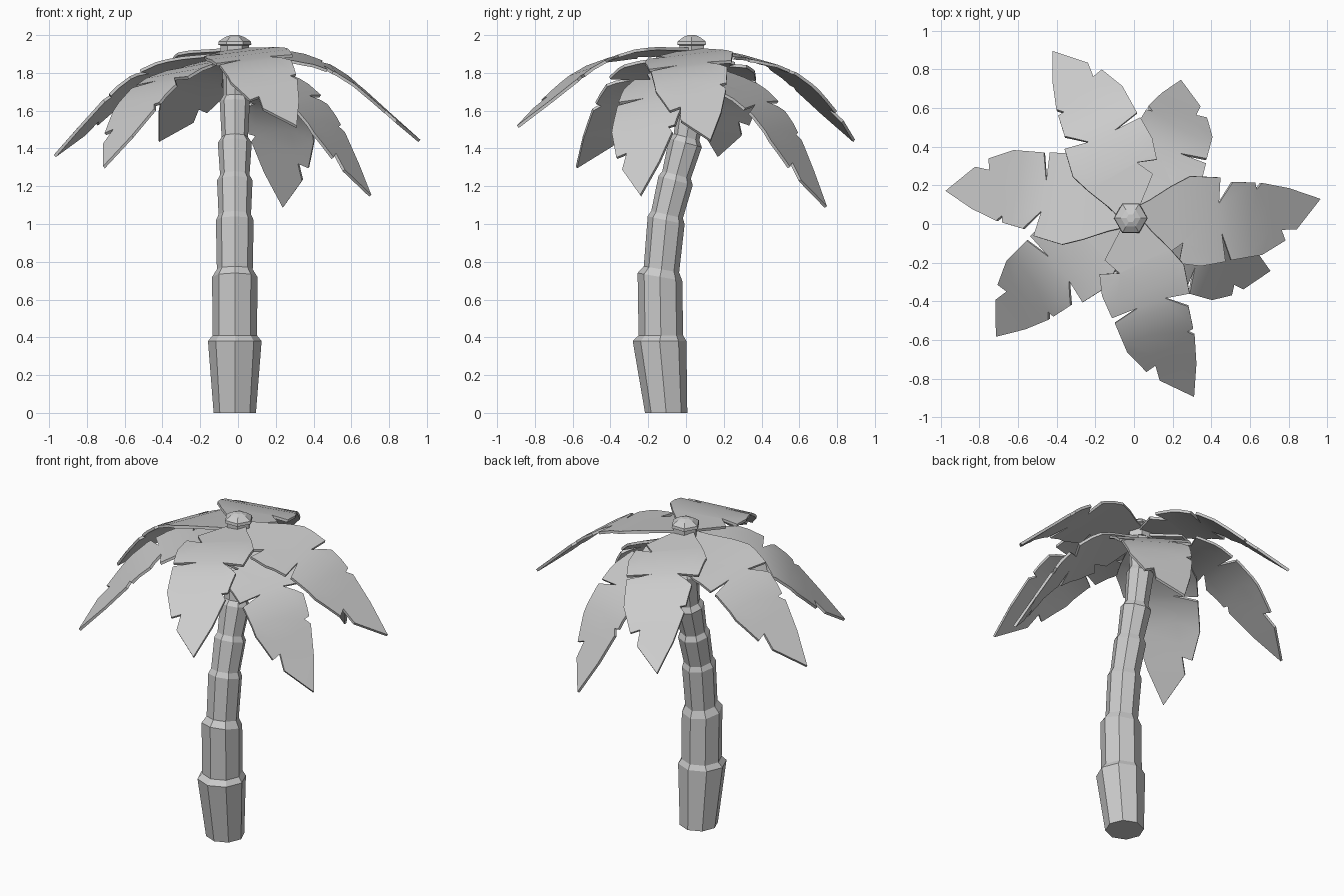
import bpy, bmesh, math
from mathutils import Vector, Matrix

if "Cube" in bpy.data.objects:
    bpy.data.objects.remove(bpy.data.objects["Cube"])

CX, CY = -0.017, 0.03


def finish(name, bm):
    bmesh.ops.recalc_face_normals(bm, faces=bm.faces)
    me = bpy.data.meshes.new(name)
    bm.to_mesh(me)
    bm.free()
    ob = bpy.data.objects.new(name, me)
    bpy.context.collection.objects.link(ob)
    return ob


def loft(name, rings, n):
    """Join rings of (y, z, radius, tilt in degrees) into a closed faceted column."""
    bm = bmesh.new()
    loops = []
    for y, z, r, tilt in rings:
        rot = Matrix.Rotation(math.radians(-tilt), 3, 'X')
        loop = []
        for i in range(n):
            a = math.tau * i / n
            p = rot @ Vector((r * math.cos(a), r * math.sin(a), 0))
            loop.append(bm.verts.new(p + Vector((CX, y, z))))
        loops.append(loop)
    for a, b in zip(loops, loops[1:]):
        for i in range(n):
            j = (i + 1) % n
            bm.faces.new((a[i], a[j], b[j], b[i]))
    bm.faces.new(loops[0][::-1])
    bm.faces.new(loops[-1])
    return finish(name, bm)


# Leaning trunk with stepped segments
loft("trunk", [
    (-.105, 0, .112, 0), (-.14, .38, .142, 0), (-.133, .41, .118, 0),
    (-.138, .72, .12, 10), (-.13, .76, .095, 10), (-.105, 1.02, .1, 12),
    (-.1, 1.05, .086, 13), (-.055, 1.23, .094, 15), (-.05, 1.26, .078, 15),
    (-.003, 1.43, .09, 15), (.003, 1.46, .07, 15), (.035, 1.65, .08, 8),
    (.035, 1.68, .062, 5), (.03, 1.88, .066, 0)], 8)

# Hexagonal crown bud
loft("crown_bud", [
    (CY, 1.87, .075, 0), (CY, 1.945, .075, 0), (CY, 1.95, .088, 0),
    (CY, 1.967, .085, 0), (CY, 1.99, .05, 0), (CY, 2.0, .022, 0)], 6)

# Frond outline: distance along the frond, sideways offset
OUTLINE = [
    (.02, .05), (.1, .08), (.22, .14), (.32, .18), (.47, .158), (.45, .03),
    (.53, .13), (.645, .115), (.65, .08), (.68, .11), (.82, .07), (.98, 0),
    (.84, -.14), (.76, -.135), (.775, -.19), (.645, -.25), (.485, -.26),
    (.45, -.12), (.455, -.265), (.33, -.275), (.22, -.25), (.25, -.15),
    (.16, -.2), (.02, -.05)]
# Droop along the frond: distance, drop
DROOP = [(0, 0), (.25, .01), (.38, .025), (.5, .06), (.6, .115), (.7, .19),
         (.82, .285), (1, .425)]


def drop(s):
    for (a, da), (b, db) in zip(DROOP, DROOP[1:]):
        if s <= b:
            return da + (db - da) * (s - a) / (b - a)
    return DROOP[-1][1]


def frond(name, tip, base_z):
    bm = bmesh.new()
    bm.faces.new([bm.verts.new((s, t, 0)) for s, t in OUTLINE])
    bmesh.ops.triangulate(bm, faces=bm.faces[:])
    # crease lines where the frond bends
    for s, _ in DROOP[1:-1]:
        bmesh.ops.bisect_plane(bm, geom=bm.verts[:] + bm.edges[:] + bm.faces[:],
                               plane_co=(s, 0, 0), plane_no=(1, 0, 0))
    for v in bm.verts:
        v.co.z = .12 * v.co.y - drop(v.co.x)
    # pitch, scale and turn so that the point lands on the given tip
    base = Vector((CX, CY, base_z))
    d = Vector(tip) - base
    r = math.hypot(d.x, d.y)
    own = Vector((.98, 0, -drop(.98)))
    pitch = math.atan2(-d.z, r) - math.atan2(-own.z, own.x)
    m = (Matrix.Translation(base)
         @ Matrix.Rotation(math.atan2(d.y, d.x), 4, 'Z')
         @ Matrix.Rotation(pitch, 4, 'Y')
         @ Matrix.Scale(d.length / own.length, 4))
    bm.transform(m)
    ob = finish(name, bm)
    mod = ob.modifiers.new("thickness", 'SOLIDIFY')
    mod.thickness = .016
    mod.offset = 0
    bpy.ops.object.select_all(action='DESELECT')
    ob.select_set(True)
    bpy.context.view_layer.objects.active = ob
    bpy.ops.object.modifier_apply(modifier=mod.name)
    bpy.ops.object.shade_smooth_by_angle(angle=math.radians(30))


# Seven fronds, two of them hanging lower
for i, (tip, z) in enumerate([
        ((-.42, .89, 1.44), 1.92), ((.24, .74, 1.09), 1.86),
        ((.96, .13, 1.44), 1.92), ((.70, -.24, 1.15), 1.87),
        ((.31, -.89, 1.515), 1.92), ((-.71, -.58, 1.30), 1.89),
        ((-.97, .17, 1.36), 1.90)]):
    frond(f"frond_{i + 1}", tip, z)
